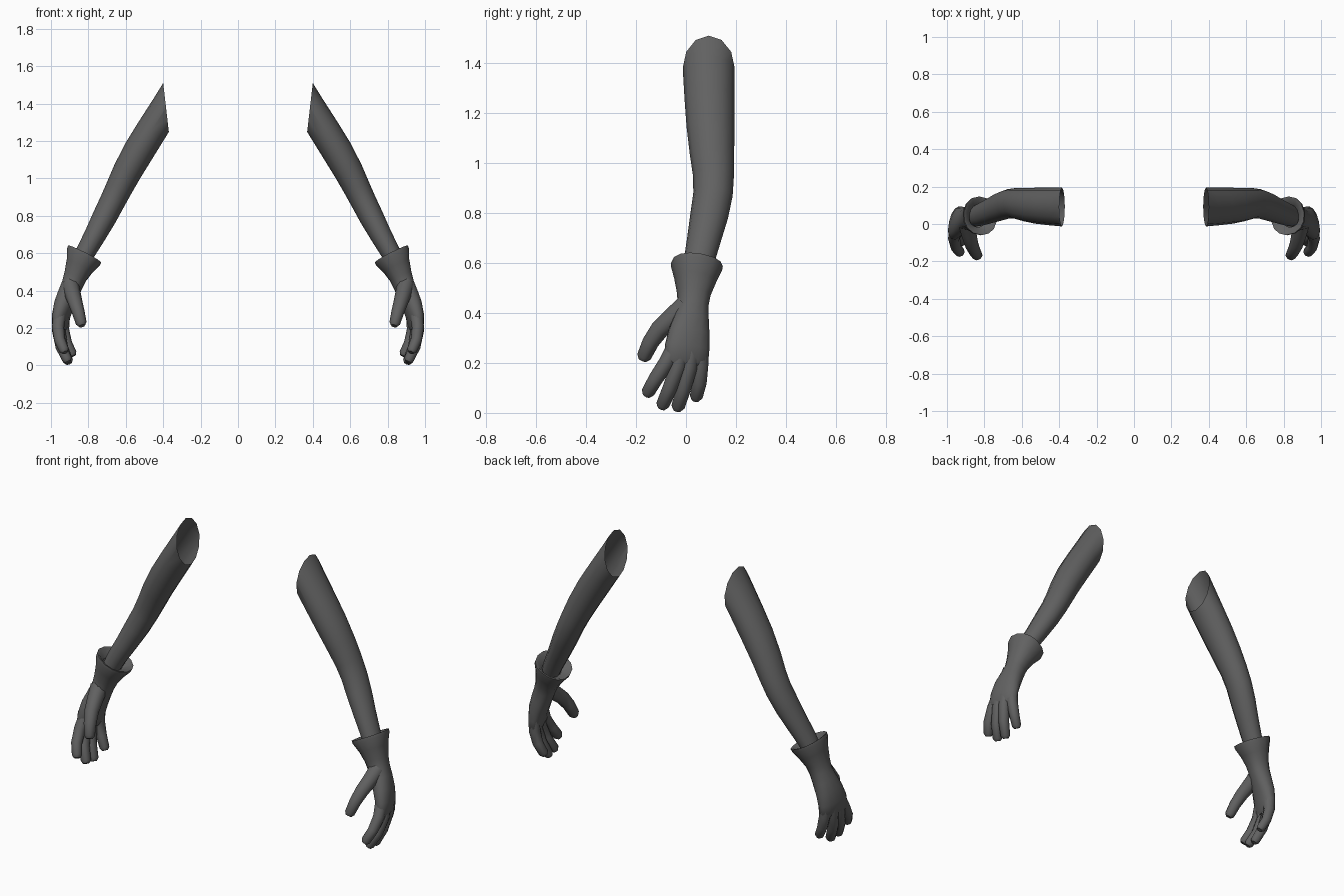
import bpy, bmesh, math
from mathutils import Vector

dark = bpy.data.materials.new("dark_grey")
dark.diffuse_color = (0.12, 0.12, 0.12, 1)


def loft(name, rings, sides, cap_end=False, cut=None, power=1.0,
         side=(0, 1, 0), start_axis=None, start_count=0):
    """Skin elliptical rings (x, y, z, depth radius, side radius) and mirror to the other arm."""
    bm = bmesh.new()
    pts = [Vector(r[:3]) for r in rings]
    side = Vector(side)
    loops = []
    for i, r in enumerate(rings):
        if i < start_count:
            t = Vector(start_axis).normalized()
        else:
            t = (pts[min(i + 1, len(pts) - 1)] - pts[max(i - 1, 0)]).normalized()
        wide = (side - t * t.dot(side)).normalized()
        deep = wide.cross(t).normalized()
        loop = []
        for k in range(sides):
            a = 2 * math.pi * k / sides
            c, s = math.cos(a), math.sin(a)
            c = math.copysign(abs(c) ** power, c)
            s = math.copysign(abs(s) ** power, s)
            loop.append(bm.verts.new(pts[i] + deep * c * r[3] + wide * s * r[4]))
        loops.append(loop)
    for a, b in zip(loops, loops[1:]):
        for k in range(sides):
            n = (k + 1) % sides
            bm.faces.new((a[k], a[n], b[n], b[k]))
    if cap_end:
        bm.faces.new(loops[-1])
    if cut:
        bmesh.ops.bisect_plane(bm, geom=bm.verts[:] + bm.edges[:] + bm.faces[:],
                               plane_co=cut[0], plane_no=cut[1], clear_inner=True)
    bmesh.ops.recalc_face_normals(bm, faces=bm.faces[:])
    me = bpy.data.meshes.new(name)
    bm.to_mesh(me)
    bm.free()
    me.materials.append(dark)
    ob = bpy.data.objects.new(name, me)
    bpy.context.collection.objects.link(ob)
    bpy.ops.object.select_all(action='DESELECT')
    ob.select_set(True)
    bpy.context.view_layer.objects.active = ob
    bpy.ops.object.shade_smooth_by_angle(angle=math.radians(50))
    mirror = ob.modifiers.new("mirror", 'MIRROR')
    mirror.use_mirror_merge = False
    return ob


# Sleeve arm, open and cut almost vertically at the shoulder
loft("arm", [
    (0.255, 0.090, 1.590, 0.081, 0.104),
    (0.385, 0.091, 1.380, 0.081, 0.104),
    (0.460, 0.094, 1.260, 0.083, 0.100),
    (0.528, 0.098, 1.150, 0.083, 0.096),
    (0.590, 0.104, 1.040, 0.078, 0.089),
    (0.635, 0.110, 0.950, 0.072, 0.082),
    (0.672, 0.108, 0.875, 0.068, 0.079),
    (0.715, 0.093, 0.790, 0.065, 0.076),
    (0.765, 0.072, 0.695, 0.058, 0.068),
    (0.815, 0.052, 0.605, 0.052, 0.061),
    (0.850, 0.040, 0.530, 0.046, 0.054),
], 12, cut=(Vector((0.40, 0.09, 1.51)), Vector((0.26, 0, -0.03))))

# Glove: flared cuff with a lip, narrow wrist, then palm turned slightly inward
loft("glove_palm", [
    (0.836, 0.040, 0.563, 0.050, 0.058),
    (0.821, 0.044, 0.592, 0.088, 0.090),
    (0.820, 0.044, 0.594, 0.100, 0.103),
    (0.827, 0.042, 0.579, 0.099, 0.102),
    (0.848, 0.037, 0.530, 0.077, 0.084),
    (0.870, 0.031, 0.475, 0.062, 0.067),
    (0.887, 0.028, 0.430, 0.057, 0.061),
    (0.908, 0.022, 0.380, 0.055, 0.070),
    (0.930, 0.013, 0.325, 0.051, 0.083),
    (0.946, 0.005, 0.265, 0.044, 0.091),
    (0.951, 0.001, 0.215, 0.037, 0.091),
    (0.950, 0.000, 0.190, 0.025, 0.078),
], 14, cap_end=True, power=0.9, side=(-0.25, 1, 0),
    start_axis=(0.45, -0.10, -0.88), start_count=5)


def digit(name, path, r0, r1):
    """Tapered finger along a path, with a blunt rounded tip."""
    n = len(path) - 1
    rings = [(*p, r0 + (r1 - r0) * i / n, r0 + (r1 - r0) * i / n) for i, p in enumerate(path)]
    a, b = Vector(path[-2]), Vector(path[-1])
    d = (b - a).normalized()
    rings.append((*(b + d * 0.016), r1 * 0.6, r1 * 0.6))
    loft(name, rings, 8, cap_end=True)


# Four curled fingers and the thumb
digit("index_finger", [(0.955, -0.045, 0.260), (0.962, -0.078, 0.200), (0.953, -0.122, 0.135),
                       (0.930, -0.152, 0.082)], 0.035, 0.027)
digit("middle_finger", [(0.956, -0.018, 0.250), (0.962, -0.032, 0.185), (0.946, -0.064, 0.100),
                        (0.914, -0.093, 0.032)], 0.035, 0.027)
digit("ring_finger", [(0.950, 0.022, 0.250), (0.955, 0.014, 0.185), (0.938, -0.010, 0.095),
                      (0.908, -0.032, 0.024)], 0.035, 0.027)
digit("little_finger", [(0.933, 0.055, 0.250), (0.934, 0.058, 0.190), (0.916, 0.054, 0.120),
                        (0.888, 0.041, 0.064)], 0.034, 0.026)
digit("thumb", [(0.896, 0.005, 0.430), (0.884, -0.050, 0.382), (0.869, -0.106, 0.333),
                (0.853, -0.142, 0.282), (0.838, -0.168, 0.225)], 0.048, 0.029)
